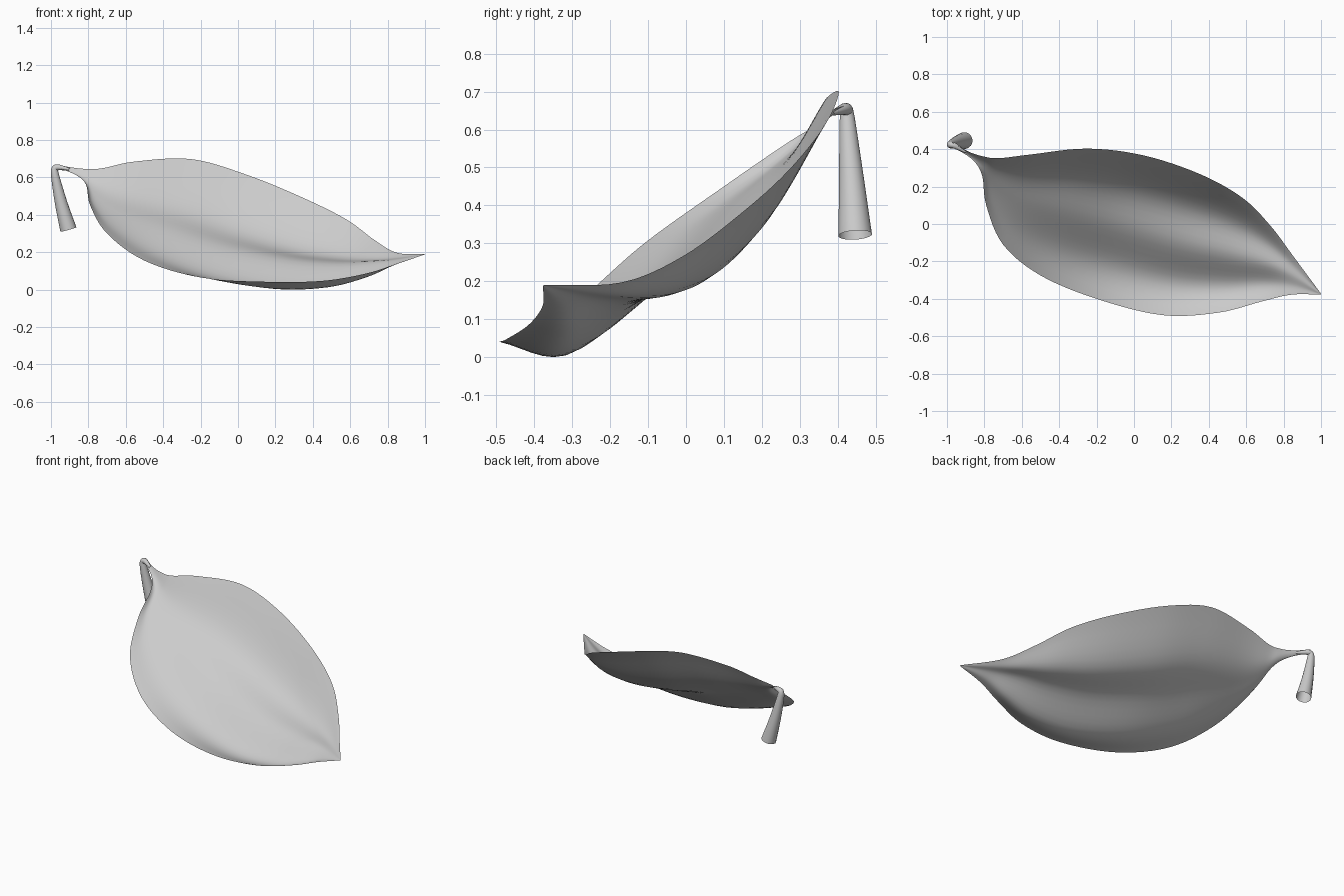
import bpy
from mathutils import Vector

if "Cube" in bpy.data.objects:
    bpy.data.objects.remove(bpy.data.objects["Cube"])


def spline(pts, steps):
    """Catmull-Rom through the control points."""
    p = [pts[0] * 2 - pts[1]] + pts + [pts[-1] * 2 - pts[-2]]
    out = []
    for i in range(1, len(p) - 2):
        a, b, c, d = p[i - 1:i + 3]
        for k in range(steps):
            t = k / steps
            out.append(0.5 * (2 * b + (c - a) * t + (2 * a - 5 * b + 4 * c - d) * t * t
                              + (3 * b - a - 3 * c + d) * t ** 3))
    return out + [pts[-1]]


# Leaf stations: back edge, front edge, sag at (back lobe, midrib, front lobe)
stations = [
    ((-.97, .435, .668), (-.965, .41, .652), (.0, .0, .0)),
    ((-.88, .385, .652), (-.865, .345, .612), (.006, .008, .006)),
    ((-.80, .360, .645), (-.812, .26, .56), (.025, .03, .02)),
    ((-.72, .352, .650), (-.79, .10, .45), (.05, .055, .04)),
    ((-.55, .372, .685), (-.70, -.11, .30), (.09, .085, .06)),
    ((-.25, .403, .698), (-.50, -.275, .155), (.13, .105, .09)),
    ((.05, .367, .613), (-.20, -.40, .065), (.155, .115, .12)),
    ((.35, .268, .490), (.15, -.487, .042), (.155, .11, .14)),
    ((.58, .140, .375), (.45, -.474, .047), (.115, .075, .11)),
    ((.73, -.01, .265), (.68, -.415, .085), (.055, .03, .058)),
    ((.85, -.17, .197), (.84, -.378, .135), (.012, .006, .014)),
    ((1.0, -.373, .190), (1.0, -.377, .188), (.0, .0, .0)),
]

# Five rails running lengthwise, smoothed, then smoothed again across
rails = []
for j in range(5):
    rail = []
    for a, b, s in stations:
        sag = (0, *s, 0)[j]
        rail.append(Vector(a).lerp(Vector(b), (0, .23, .5, .76, 1)[j]) - Vector((0, 0, sag)))
    rails.append(spline(rail, 6))
rows = [spline(list(r), 6) for r in zip(*rails)]
n = len(rows[0])
verts = [v for r in rows for v in r]
faces = [(i * n + k, (i + 1) * n + k, (i + 1) * n + k + 1, i * n + k + 1)
         for i in range(len(rows) - 1) for k in range(n - 1)]
# orient faces so that normals point up
faces = [f if (verts[f[1]] - verts[f[0]]).cross(verts[f[3]] - verts[f[0]]).z > 0 else f[::-1]
         for f in faces]
mesh = bpy.data.meshes.new("leaf_blade")
mesh.from_pydata(verts, [], faces)
mesh.shade_smooth()
blade = bpy.data.objects.new("leaf_blade", mesh)
bpy.context.collection.objects.link(blade)

# Stem: bent open tube widening toward its cut end (x, y, z, radius)
path = [(-.90, .385, .643, .006), (-.935, .405, .65, .012), (-.963, .42, .654, .016),
        (-.980, .424, .645, .018), (-.976, .427, .60, .023), (-.945, .437, .46, .034),
        (-.907, .446, .322, .045)]
pts = spline([Vector(p) for p in path], 6)
curve = bpy.data.curves.new("leaf_stem", 'CURVE')
curve.dimensions = '3D'
curve.bevel_depth = 1.0
curve.bevel_resolution = 6
sp = curve.splines.new('POLY')
sp.points.add(len(pts) - 1)
for q, p in zip(sp.points, pts):
    q.co = (p[0], p[1], p[2], 1)
    q.radius = p[3]
stem = bpy.data.objects.new("leaf_stem", curve)
bpy.context.collection.objects.link(stem)
bpy.ops.object.select_all(action='DESELECT')
stem.select_set(True)
bpy.context.view_layer.objects.active = stem
bpy.ops.object.convert(target='MESH')
bpy.ops.object.shade_smooth_by_angle()
